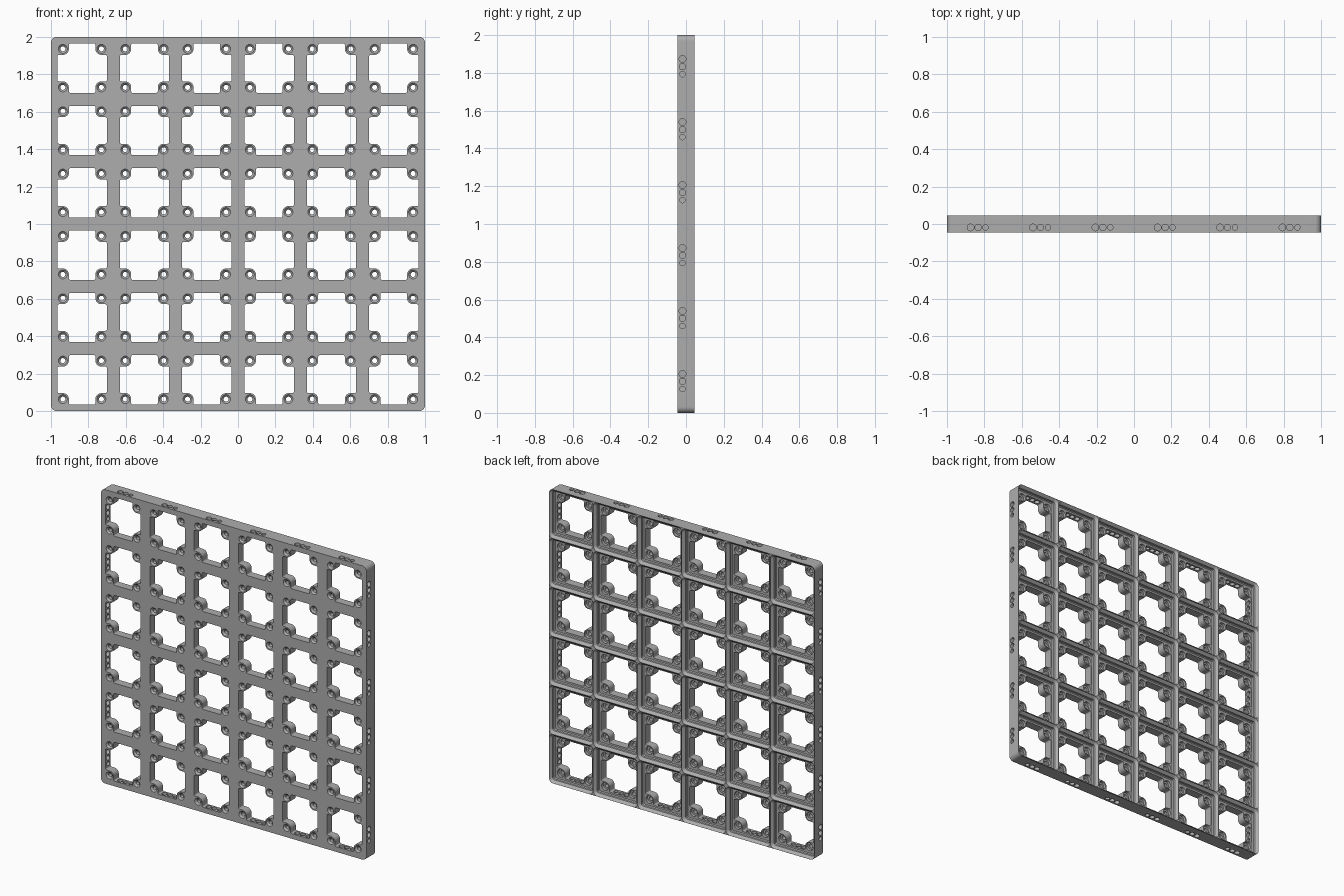
import bpy, bmesh
from math import sin, cos, pi, radians

if "Cube" in bpy.data.objects:
    bpy.data.objects.remove(bpy.data.objects["Cube"])

CELLS = 6
PITCH = 2 / CELLS
HALF_T = 0.0463            # half of the plate thickness
LEDGE = 0.0094             # depth of the ledge the pockets sit on
HOLE = 0.103               # screw offset from cell centre
BOSS = 0.032               # radius of the corner pads
WINDOW = 0.132             # half width of the open window
CENTRES = [(i + 0.5) * PITCH - 1 for i in range(CELLS)]
GRID = [(x, z + 1) for x in CENTRES for z in CENTRES]


def arc(cx, cy, r, start, end, n):
    """Points on an arc, angles in degrees."""
    angles = [radians(start + (end - start) * i / n) for i in range(n + 1)]
    return [(cx + r * cos(a), cy + r * sin(a)) for a in angles]


def circle(r, n=32):
    return [(r * cos(2 * pi * i / n), r * sin(2 * pi * i / n)) for i in range(n)]


def four_corners(quarter):
    """Repeat one corner outline around the square."""
    points = []
    for _ in range(4):
        points += quarter
        quarter = [(-y, x) for x, y in quarter]
    return points


def rounded_square(half, r):
    return four_corners(arc(half - r, half - r, r, 0, 90, 8))


def loft(bm, rings):
    """Closed solid through rings of 3D points."""
    rows = [[bm.verts.new(p) for p in ring] for ring in rings]
    n = len(rows[0])
    for a, b in zip(rows, rows[1:]):
        for i in range(n):
            bm.faces.new((a[i], a[(i + 1) % n], b[(i + 1) % n], b[i]))
    bm.faces.new(rows[0][::-1])
    bm.faces.new(rows[-1])


def stack(bm, layers, cx, cz):
    """Loft 2D outlines along the depth of the plate."""
    loft(bm, [[(cx + x, y, cz + z) for x, z in outline] for outline, y in layers])


def finish(bm, name):
    bmesh.ops.recalc_face_normals(bm, faces=bm.faces)
    mesh = bpy.data.meshes.new(name)
    bm.to_mesh(mesh)
    bm.free()
    obj = bpy.data.objects.new(name, mesh)
    bpy.context.scene.collection.objects.link(obj)
    return obj


# Solid plate with rounded corners
bm = bmesh.new()
outline = rounded_square(1, 0.0317)
stack(bm, [(outline, -HALF_T), (outline, HALF_T)], 0, 1)
plate = finish(bm, "grid_plate")

# Stepped pockets opening to the back
pocket = [(rounded_square(0.144, 0.0091), LEDGE),
          (rounded_square(0.1496, 0.0147), LEDGE + 0.0056),
          (rounded_square(0.1496, 0.0147), HALF_T - 0.017),
          (rounded_square(0.1663, 0.0314), HALF_T),
          (rounded_square(0.1663, 0.0314), HALF_T + 0.01)]
bm = bmesh.new()
for x, z in GRID:
    stack(bm, pocket, x, z)
cutters = [finish(bm, "pocket_cutter")]

# Windows that leave a rounded pad in each corner
inner, fillet = HOLE - BOSS, 0.008
quarter = (arc(WINDOW - fillet, inner - fillet, fillet, 0, 90, 5)
           + arc(HOLE, HOLE, BOSS, 270, 180, 12)
           + arc(inner - fillet, WINDOW - fillet, fillet, 0, 90, 5))
window = four_corners(quarter)
bm = bmesh.new()
for x, z in GRID:
    stack(bm, [(window, -HALF_T - 0.01), (window, LEDGE + 0.005)], x, z)
cutters.append(finish(bm, "window_cutter"))

# Countersunk screw holes with a magnet recess behind
seat = LEDGE - 0.019
screw = [(circle(0.024), -HALF_T - 0.01), (circle(0.024), -HALF_T),
         (circle(0.0133), -HALF_T + 0.011), (circle(0.0133), seat),
         (circle(0.0258), seat + 0.0001), (circle(0.0258), LEDGE + 0.003)]
bm = bmesh.new()
for x, z in GRID:
    for sx in (-HOLE, HOLE):
        for sz in (-HOLE, HOLE):
            stack(bm, screw, x + sx, z + sz)
cutters.append(finish(bm, "screw_cutter"))

# Three joining holes per cell through each outer wall
bm = bmesh.new()
for c in CENTRES:
    for offset, r in ((-0.04, 0.018), (0, 0.0168), (0.04, 0.0145)):
        for side in (-1, 1):
            ends = (side * 0.95, side * 1.01)
            loft(bm, [[(c + offset + u, v - 0.0185, e + 1) for u, v in circle(r, 24)]
                      for e in ends])
            loft(bm, [[(e, v - 0.0185, c - offset + u + 1) for u, v in circle(r, 24)]
                      for e in ends])
cutters.append(finish(bm, "joining_hole_cutter"))

# Cut the plate
bpy.ops.object.select_all(action='DESELECT')
plate.select_set(True)
bpy.context.view_layer.objects.active = plate
for cutter in cutters:
    cutter.hide_render = True
    mod = plate.modifiers.new(cutter.name, 'BOOLEAN')
    mod.operation = 'DIFFERENCE'
    mod.solver = 'MANIFOLD'
    mod.object = cutter
    bpy.ops.object.modifier_apply(modifier=mod.name)
    bpy.data.objects.remove(cutter)

# Grey plastic
grey = (0.42, 0.42, 0.42, 1)
mat = bpy.data.materials.new("grey_plastic")
mat.use_nodes = True
mat.diffuse_color = grey
mat.node_tree.nodes["Principled BSDF"].inputs["Base Color"].default_value = grey
plate.data.materials.clear()
plate.data.materials.append(mat)
bpy.ops.object.shade_smooth_by_angle(angle=radians(30))
